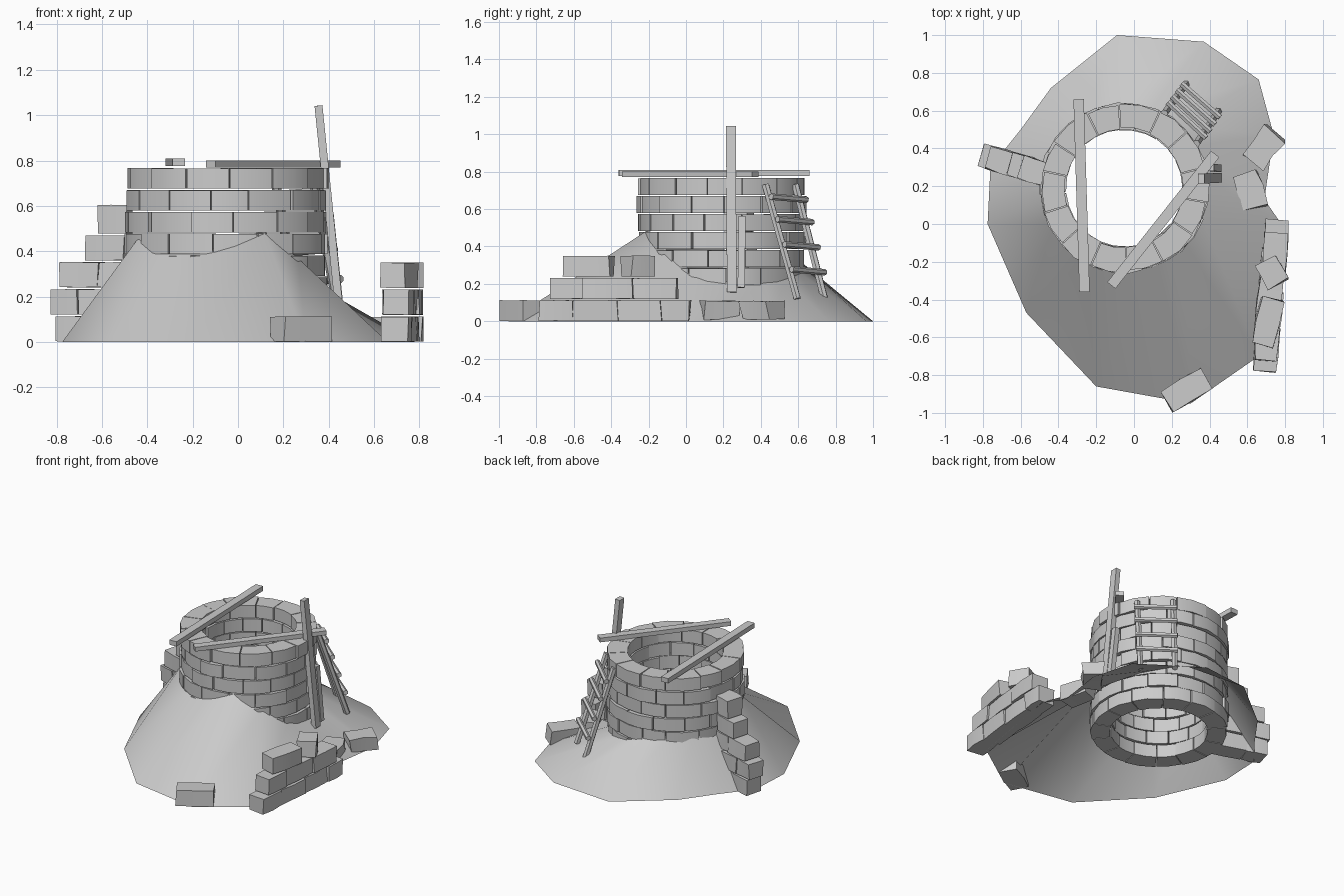
import bpy, bmesh, math, random
from mathutils import Vector, Matrix

if "Cube" in bpy.data.objects:
    bpy.data.objects.remove(bpy.data.objects["Cube"])

random.seed(4)
CX, CY = -0.052, 0.19          # well axis


def finish(bm, name, angle=35):
    bmesh.ops.recalc_face_normals(bm, faces=bm.faces)
    me = bpy.data.meshes.new(name)
    bm.to_mesh(me)
    bm.free()
    ob = bpy.data.objects.new(name, me)
    bpy.context.collection.objects.link(ob)
    bpy.ops.object.select_all(action='DESELECT')
    ob.select_set(True)
    bpy.context.view_layer.objects.active = ob
    bpy.ops.object.shade_smooth_by_angle(angle=math.radians(angle))
    return ob


def jit(a):
    return random.uniform(-a, a)


def loft(bm, rings):
    """Closed solid through a list of equal-sized point rings."""
    vs = [[bm.verts.new(p) for p in r] for r in rings]
    n = len(vs[0])
    for a, b in zip(vs, vs[1:]):
        for i in range(n):
            j = (i + 1) % n
            bm.faces.new((a[i], a[j], b[j], b[i]))
    bm.faces.new(vs[0])
    bm.faces.new(vs[-1])


def block(bm, x, y, z, length, width, height, deg, rough=0.006):
    """Rough stone: its long axis points along deg in plan."""
    m = Matrix.Translation((x, y, z)) @ Matrix.Rotation(math.radians(deg), 4, 'Z')
    rings = []
    for k in (-0.5, 0.0, 0.5):
        swell = 0.004 if k == 0 else 0
        ring = []
        for sy, sz in ((-1, 0), (1, 0), (1, 1), (-1, 1)):
            ring.append(m @ Vector((k * length + jit(rough),
                                    sy * (width / 2 + swell) + jit(rough),
                                    sz * height + (abs(jit(rough * 0.5)) if sz == 0 else -abs(jit(rough * 0.5))))))
        rings.append(ring)
    loft(bm, rings)


def bar(bm, p0, p1, w, h, sides=4, side=None):
    """Straight bar between two points; side is the width direction."""
    p0, p1 = Vector(p0), Vector(p1)
    d = (p1 - p0).normalized()
    u = Vector(side) if side else d.cross(Vector((0, 0, 1)))
    u = (u - d * u.dot(d)).normalized()
    v = d.cross(u)
    off = math.pi / sides
    s = 0.5 / math.cos(off)
    loft(bm, [[p + u * (w * s * math.cos(off + 2 * off * i)) + v * (h * s * math.sin(off + 2 * off * i))
               for i in range(sides)] for p in (p0, p1)])


# Well shaft: eight staggered courses of curved stones
bm = bmesh.new()
COURSES, N, STEP = 8, 14, 0.0963
for c in range(COURSES):
    base = (c % 2) * math.pi / N + 0.05
    cuts = [base + 2 * math.pi * i / N + jit(0.05) for i in range(N)]
    cuts.append(cuts[0] + 2 * math.pi)
    for a0, a1 in zip(cuts, cuts[1:]):
        ro, ri = 0.442 + jit(0.008), 0.315 + jit(0.008)
        z0, z1 = c * STEP + 0.002, (c + 1) * STEP - 0.003 - abs(jit(0.003))
        rings = []
        for t in (0.015, 0.5, 0.985):
            a = a0 + (a1 - a0) * t
            o = ro + jit(0.004) + (0.004 if t == 0.5 else 0)
            rings.append([(CX + r * math.cos(a), CY + r * math.sin(a), z)
                          for r, z in ((ri, z0), (o, z0), (o, z1), (ri, z1))])
        loft(bm, rings)
finish(bm, "well_stones", 40)

# Earth mound: open skirt from the ground outline up to the shaft
ground = [(0.69, 0.13), (0.74, 0.47), (0.66, 0.765), (0.37, 0.965), (-0.09, 1.0), (-0.44, 0.72),
          (-0.6, 0.5), (-0.76, 0.3), (-0.775, 0.0), (-0.57, -0.47), (-0.2, -0.86),
          (0.3, -0.95), (0.66, -0.7), (0.78, 0.0)]
collar = [(8, 0.21), (32, 0.21), (52, 0.23), (72, 0.27), (97, 0.32), (120, 0.35), (140, 0.37),
          (163, 0.34), (187, 0.41), (207, 0.47), (240, 0.39), (293, 0.49), (318, 0.37), (342, 0.245)]
bm = bmesh.new()
low = [bm.verts.new((x, y, 0)) for x, y in ground]
high = [bm.verts.new((CX + 0.425 * math.cos(math.radians(a)), CY + 0.425 * math.sin(math.radians(a)), z))
        for a, z in collar]
for i in range(len(low)):
    j = (i + 1) % len(low)
    bm.faces.new((low[i], low[j], high[j], high[i]))
finish(bm, "earth_mound", 40)

# Ruined garden wall, three courses
bm = bmesh.new()
for x, y, row, length, deg in [
        (0.70, -0.69, 0, 0.18, 86), (0.715, -0.48, 0, 0.24, 84), (0.73, -0.245, 0, 0.23, 86), (0.755, -0.055, 0, 0.15, 87),
        (0.705, -0.635, 1, 0.17, 85), (0.715, -0.415, 1, 0.27, 84), (0.745, -0.165, 1, 0.23, 87),
        (0.708, -0.52, 2, 0.25, 77), (0.73, -0.255, 2, 0.14, 118)]:
    block(bm, x, y, row * 0.119, length, 0.12, 0.113, deg)
finish(bm, "ruined_wall")

# Fallen stones
bm = bmesh.new()
block(bm, 0.28, -0.88, 0, 0.25, 0.125, 0.113, 31)
block(bm, 0.615, 0.18, 0.005, 0.19, 0.125, 0.107, 104, 0.014)
block(bm, 0.69, 0.405, 0.005, 0.19, 0.125, 0.107, 53, 0.014)
finish(bm, "fallen_stones")

# Stepped buttress leaning against the shaft
bm = bmesh.new()
slope = math.radians(-17)
for row, (outer, joint) in enumerate([(-0.79, -0.66), (-0.81, -0.69), (-0.775, -0.6), (-0.66, -0.49), (-0.605, -0.48)]):
    for xa, xb in ((outer, joint), (joint + 0.003, -0.44)):
        if xb - xa < 0.06:
            continue
        x = (xa + xb) / 2
        block(bm, x, 0.36 + (x + 0.79) * math.tan(slope), row * 0.119 + 0.001,
              (xb - xa) / math.cos(slope), 0.12, 0.113 if row < 4 else 0.128, -17)
finish(bm, "stepped_buttress")

# Beams laid across the rim
bm = bmesh.new()
bar(bm, (-0.293, 0.66, 0.793), (-0.262, -0.36, 0.793), 0.055, 0.034)
bar(bm, (0.43, 0.37, 0.785), (-0.12, -0.325, 0.785), 0.055, 0.03)
finish(bm, "rim_beams")

# Leaning posts
bm = bmesh.new()
bar(bm, (0.445, 0.245, 0.155), (0.355, 0.24, 1.042), 0.052, 0.035, side=(0, 1, 0))
bar(bm, (0.445, 0.295, 0.18), (0.405, 0.30, 0.56), 0.038, 0.035, side=(0, 1, 0))
finish(bm, "leaning_posts")

# Ladder
bm = bmesh.new()
ra, rb = Vector((0.33, 0.425, 0.73)), Vector((0.445, 0.595, 0.12))
sa, sb = Vector((0.16, 0.585, 0.73)), Vector((0.275, 0.74, 0.12))
bar(bm, ra, rb, 0.036, 0.036, 6)
bar(bm, sa, sb, 0.036, 0.036, 6)
out = Vector((0.02, 0.024, 0.008))
for z in (0.65, 0.53, 0.395, 0.262):
    t = (0.73 - z) / 0.61
    p, q = ra.lerp(rb, t) + out, sa.lerp(sb, t) + out
    e = (q - p) * 0.1
    bar(bm, p - e + Vector((0, 0, 0.008)), q + e - Vector((0, 0, 0.008)), 0.03, 0.03, 6)
finish(bm, "ladder")
